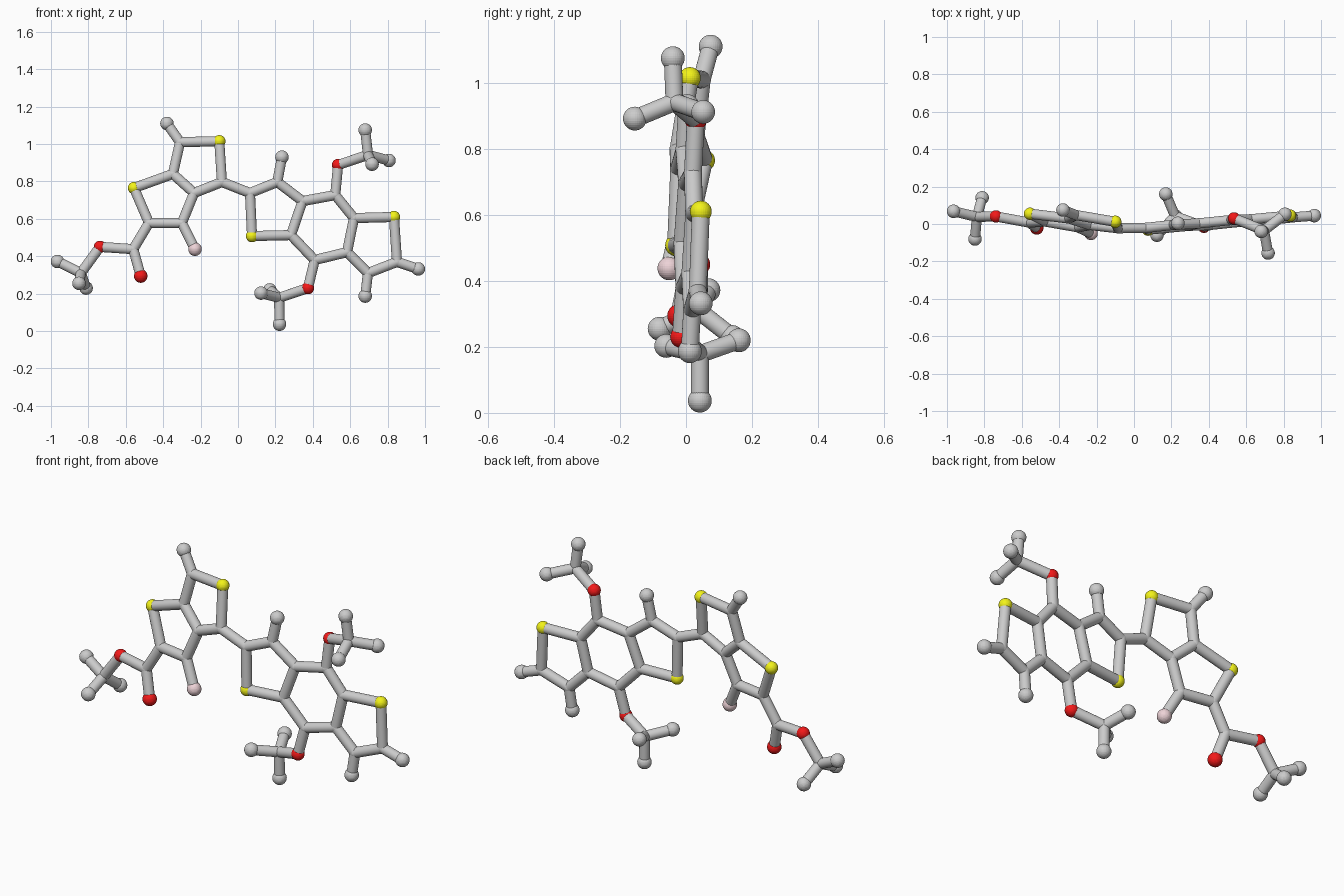
import bpy
from mathutils import Vector

if "Cube" in bpy.data.objects:
    bpy.data.objects.remove(bpy.data.objects["Cube"])

BOND_R, JOINT_R, HETERO_R, END_R = 0.027, 0.028, 0.033, 0.036


def material(name, rgb):
    m = bpy.data.materials.new(name)
    m.diffuse_color = (*rgb, 1)
    m.use_nodes = True
    m.node_tree.nodes["Principled BSDF"].inputs["Base Color"].default_value = m.diffuse_color
    return m


MATS = {"sulfur": material("yellow", (0.9, 0.9, 0.01)),
        "oxygen": material("red", (0.9, 0.01, 0.01)),
        "fluorine": material("pale_pink", (0.85, 0.65, 0.68))}

core, ends = [], []          # (kind, position)


def left(x, z):              # plane of the left fused rings
    return Vector((x, -0.155 - 0.175 * x + 0.147 * z, z))


def right(x, z):             # plane of the right fused rings
    return Vector((x, -0.06 + 0.093 * x + 0.045 * z, z))


def add(target, kind, plane, points):
    target.extend((kind, plane(*p)) for p in points)


def methyl(centre, tips):
    core.append(("carbon", Vector(centre)))
    ends.extend(("hydrogen", Vector(t)) for t in tips)


# left rings and ester
add(core, "carbon", left, [(-.31, 1.01), (-.086, .797), (-.235, .738), (-.348, .84),
                           (-.476, .578), (-.30, .578), (-.56, .438)])
add(core, "sulfur", left, [(-.10, 1.015), (-.556, .765)])
add(core, "oxygen", left, [(-.738, .45)])
add(ends, "oxygen", left, [(-.52, .294)])
add(ends, "fluorine", left, [(-.23, .438)])
add(ends, "hydrogen", left, [(-.38, 1.11)])
methyl((-.84, .038, .31), [(-.965, .068, .372), (-.85, -.08, .255), (-.812, .14, .23)])

# right three fused rings
add(core, "carbon", right, [(.064, .738), (.21, .797), (.345, .695), (.283, .513),
                            (.52, .727), (.62, .604), (.583, .422), (.41, .38),
                            (.85, .37), (.695, .31)])
add(core, "sulfur", right, [(.075, .508), (.834, .61)])
add(core, "oxygen", right, [(.535, .888), (.374, .23)])
add(ends, "hydrogen", right, [(.235, .93), (.964, .332), (.68, .187)])
methyl((.695, -.035, .942), [(.68, -.04, 1.075), (.807, .052, .912), (.717, -.155, .892)])
methyl((.22, .042, .178), [(.222, .042, .037), (.123, -.06, .203), (.17, .16, .22)])


def ball(kind, pos, r):
    bpy.ops.mesh.primitive_uv_sphere_add(segments=32, ring_count=16, radius=r, location=pos)
    ob = bpy.context.object
    ob.name = kind + "_ball"
    if kind in MATS:
        ob.data.materials.append(MATS[kind])


def stick(a, b):
    d = b - a
    bpy.ops.mesh.primitive_cylinder_add(vertices=24, radius=BOND_R, depth=d.length,
                                        location=(a + b) / 2)
    ob = bpy.context.object
    ob.name = "bond_stick"
    ob.rotation_euler = d.to_track_quat('Z', 'Y').to_euler()
    bpy.ops.object.shade_smooth_by_angle()


# balls
for kind, p in core:
    ball(kind, p, JOINT_R if kind == "carbon" else HETERO_R)
for kind, p in ends:
    ball(kind, p, END_R)

# sticks: neighbouring core atoms, then each end atom to its nearest core atom
for i, (_, a) in enumerate(core):
    for _, b in core[i + 1:]:
        if (a - b).length < 0.25:
            stick(a, b)
for _, p in ends:
    stick(min((c for _, c in core), key=lambda c: (c - p).length), p)
